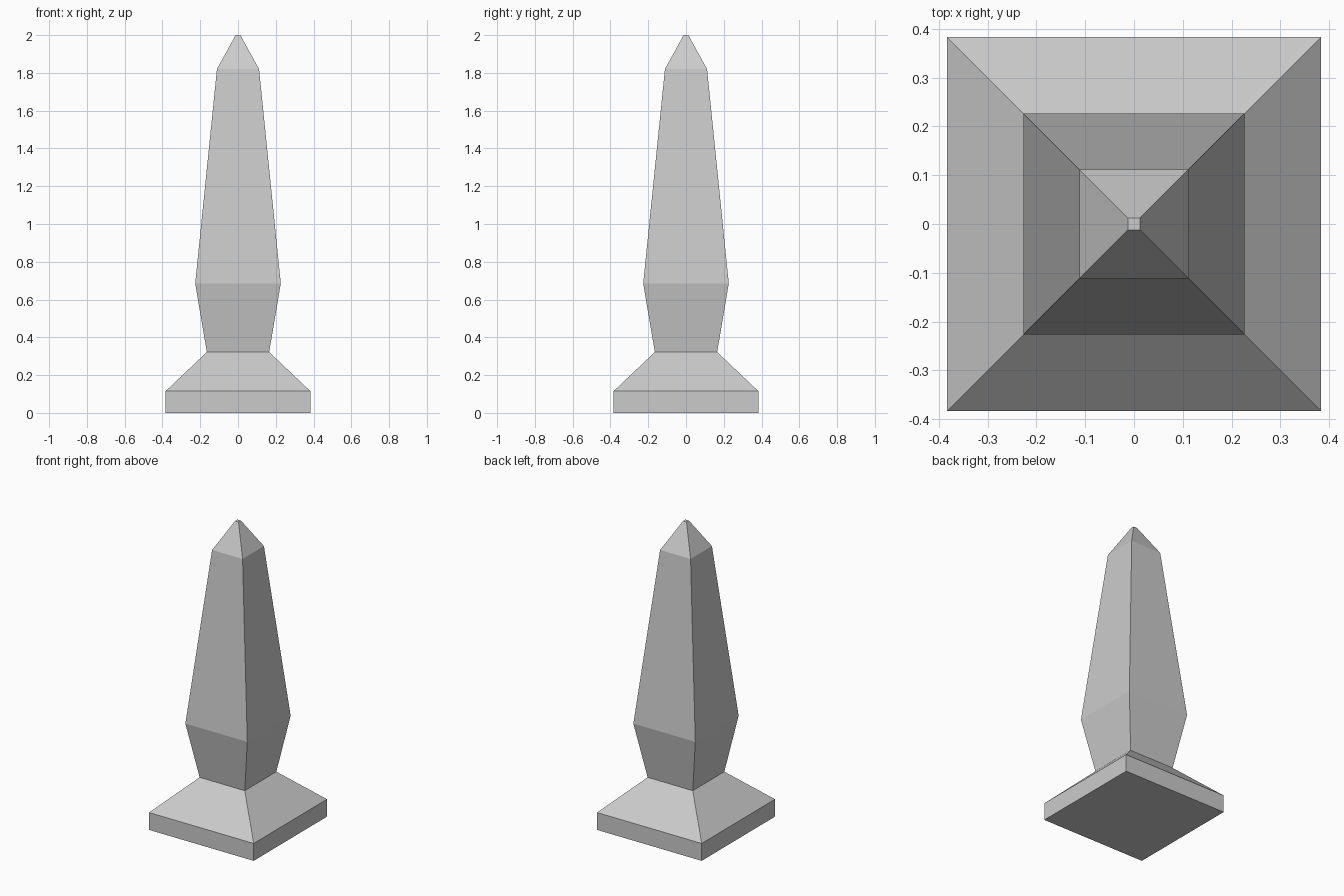
import bpy, bmesh

if "Cube" in bpy.data.objects:
    bpy.data.objects.remove(bpy.data.objects["Cube"])

# Obelisk profile: (half width, height) of each square ring, bottom to top
PROFILE = [
    (0.383, 0.0), (0.383, 0.115),     # plinth slab
    (0.165, 0.322),                   # sloped plinth top / neck
    (0.2265, 0.685),                  # widest part of the shaft
    (0.1115, 1.82),                   # shoulder
    (0.0125, 2.0),                    # blunt tip
]


def square_loft(name, profile):
    bm = bmesh.new()
    rings = [[bm.verts.new((sx * w, sy * w, z))
              for sx, sy in ((-1, -1), (1, -1), (1, 1), (-1, 1))]
             for w, z in profile]
    for low, high in zip(rings, rings[1:]):
        for i in range(4):
            j = (i + 1) % 4
            bm.faces.new((low[i], low[j], high[j], high[i]))
    # Closed bottom and tip
    bm.faces.new(rings[0][::-1])
    bm.faces.new(rings[-1])
    mesh = bpy.data.meshes.new(name)
    bm.to_mesh(mesh)
    bm.free()
    obj = bpy.data.objects.new(name, mesh)
    bpy.context.collection.objects.link(obj)
    return obj


square_loft("obelisk", PROFILE)
